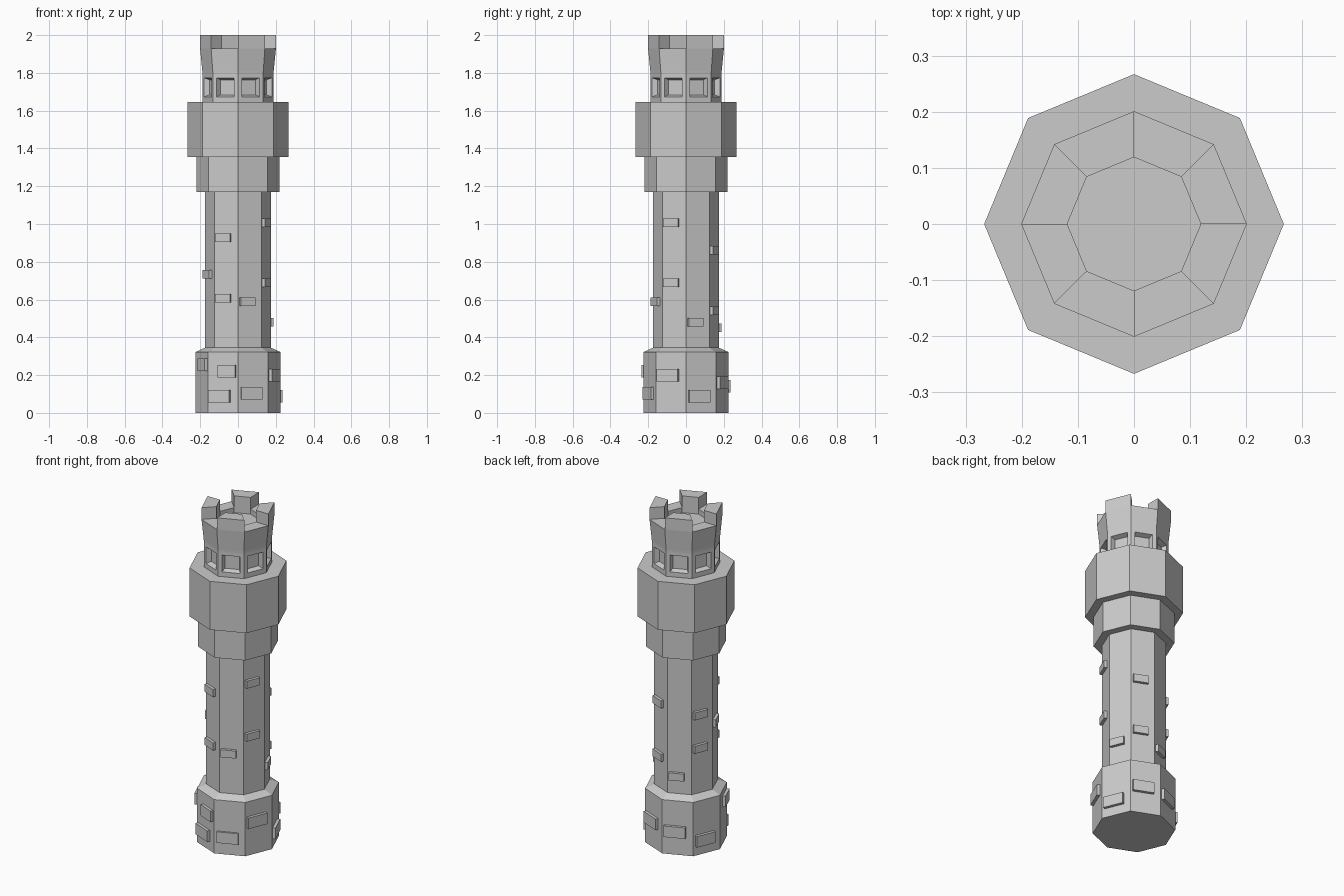
import bpy, bmesh, math
from mathutils import Vector

if "Cube" in bpy.data.objects:
    bpy.data.objects.remove(bpy.data.objects["Cube"])

STEP = math.pi / 4


def lathe(profile):
    """Octagonal lathe; returns the bmesh and its bands of side faces."""
    bm = bmesh.new()
    rings = [[bm.verts.new((r * math.cos(k * STEP), r * math.sin(k * STEP), z))
              for k in range(8)] for r, z in profile]
    bands = [[bm.faces.new((a[k], a[(k + 1) % 8], b[(k + 1) % 8], b[k]))
              for k in range(8)] for a, b in zip(rings, rings[1:])]
    bm.faces.new(rings[0][::-1])
    bm.faces.new(rings[-1])
    return bm, bands


def finish(bm, name):
    bm.normal_update()
    mesh = bpy.data.meshes.new(name)
    bm.to_mesh(mesh)
    bm.free()
    obj = bpy.data.objects.new(name, mesh)
    bpy.context.collection.objects.link(obj)
    return obj


def brick(name, radius, side, z, t, w, h, p=0.017):
    """Flat stone sticking out of wall facet number side by p."""
    a = (side + 0.5) * STEP
    n = Vector((math.cos(a), math.sin(a), 0))
    tan = Vector((-n.y, n.x, 0))
    apothem = radius * math.cos(STEP / 2)
    bm = bmesh.new()
    bmesh.ops.create_cube(bm, size=1)
    for v in bm.verts:
        d, s, u = v.co
        depth = apothem + (p if d > 0 else -0.01)
        v.co = n * depth + tan * (t + s * w) + Vector((0, 0, z + u * h))
    finish(bm, name)


# Tower body: base, shaft and two stepped collars
bm, _ = lathe([(.225, 0), (.225, .322), (.175, .345), (.175, 1.17),
               (.22, 1.17), (.22, 1.355), (.267, 1.355), (.267, 1.645)])
finish(bm, "tower_body")

# Crown with recessed windows and four battlements
bm, bands = lathe([(.188, 1.645), (.188, 1.652), (.188, 1.795), (.189, 1.81),
                   (.201, 1.93), (.119, 1.93), (.119, 1.90)])
bm.normal_update()
windows = bands[1]
raised = bands[4][::2]
bmesh.ops.inset_individual(bm, faces=windows, thickness=.0215, use_even_offset=True)
bmesh.ops.inset_individual(bm, faces=windows, thickness=.01, depth=-.028,
                           use_even_offset=True)
top = bmesh.ops.extrude_discrete_faces(bm, faces=raised)["faces"]
bmesh.ops.translate(bm, verts=list({v for f in top for v in f.verts}), vec=(0, 0, .07))
finish(bm, "crown")

# Shaft stones: (facet, height)
for side, z in [(5, .928), (5, .608), (6, .588), (7, 1.007), (7, .69), (0, .48),
                (1, .86), (1, .54), (2, .45), (3, .817), (3, .617), (4, .735)]:
    brick("shaft_stone", .175, side, z, -.015, .085, .045)

# Base stones: (facet, height, sideways offset, width, protrusion)
for side, z, t, w, p in [(5, .088, -.018, .12, .017), (5, .22, .026, .10, .017),
                         (6, .103, -.01, .12, .012), (7, .20, -.015, .12, .017),
                         (0, .088, -.012, .12, .017), (1, .16, -.015, .12, .017),
                         (2, .14, -.015, .12, .017), (3, .088, -.012, .12, .017),
                         (4, .255, .03, .10, .017)]:
    brick("base_stone", .225, side, z, t, w, .066, p)
